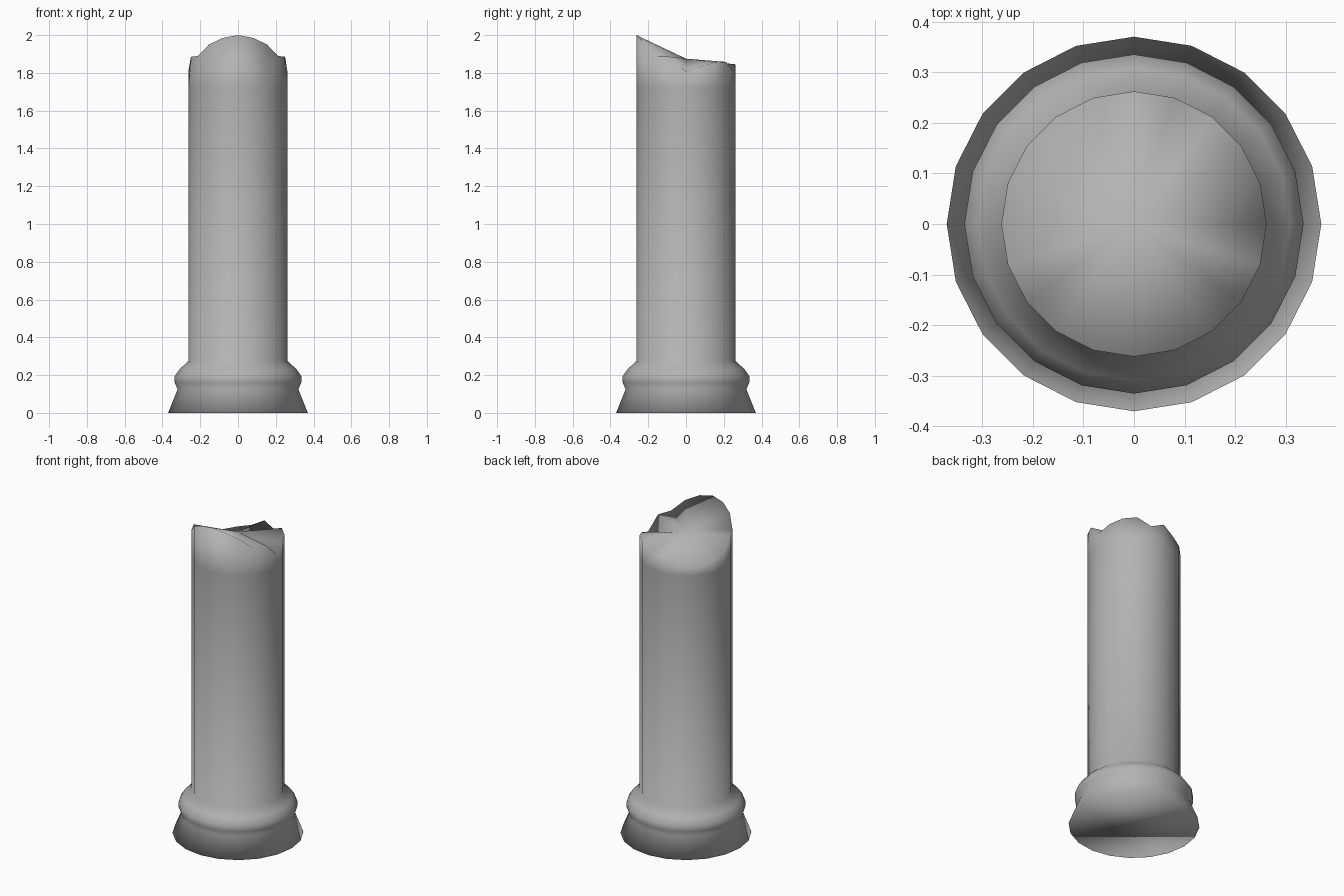
import bpy, bmesh, math

if "Cube" in bpy.data.objects:
    bpy.data.objects.remove(bpy.data.objects["Cube"])

SIDES = 20
# (radius, height) rings from the plinth up to just below the break
PROFILE = [(0.37, 0.0), (0.32, 0.125), (0.335, 0.16), (0.335, 0.195),
           (0.309, 0.232), (0.262, 0.275), (0.262, 1.72)]
# broken rim heights, counter-clockwise starting at the front (-y)
RIM = [2.0, 1.985, 1.95, 1.89, 1.885, 1.805, 1.835, 1.855, 1.858, 1.81,
       1.845, 1.80, 1.785, 1.775, 1.79, 1.815, 1.885, 1.89, 1.95, 1.985]


def ring(bm, radius, heights):
    verts = []
    for i, z in enumerate(heights):
        a = -math.pi / 2 + 2 * math.pi * i / SIDES
        verts.append(bm.verts.new((radius * math.cos(a), radius * math.sin(a), z)))
    return verts


bm = bmesh.new()

# base moulding and shaft, ending in the jagged rim
rings = [ring(bm, r, [z] * SIDES) for r, z in PROFILE]
rings.append(ring(bm, 0.262, RIM))
for low, high in zip(rings, rings[1:]):
    for i in range(SIDES):
        j = (i + 1) % SIDES
        bm.faces.new((low[i], low[j], high[j], high[i]))

# underside
bm.faces.new(list(reversed(rings[0])))

# fractured top surface, a fan round a raised centre
centre = bm.verts.new((0, 0, 1.875))
top = rings[-1]
for i in range(SIDES):
    bm.faces.new((top[i], top[(i + 1) % SIDES], centre))

for f in bm.faces:
    f.smooth = True
mesh = bpy.data.meshes.new("broken_column")
bm.to_mesh(mesh)
bm.free()

# dark grey stone
stone = bpy.data.materials.new("stone")
stone.diffuse_color = (0.45, 0.45, 0.45, 1)
stone.use_nodes = True
stone.node_tree.nodes["Principled BSDF"].inputs["Base Color"].default_value = stone.diffuse_color
mesh.materials.append(stone)
bpy.context.collection.objects.link(bpy.data.objects.new("broken_column", mesh))
